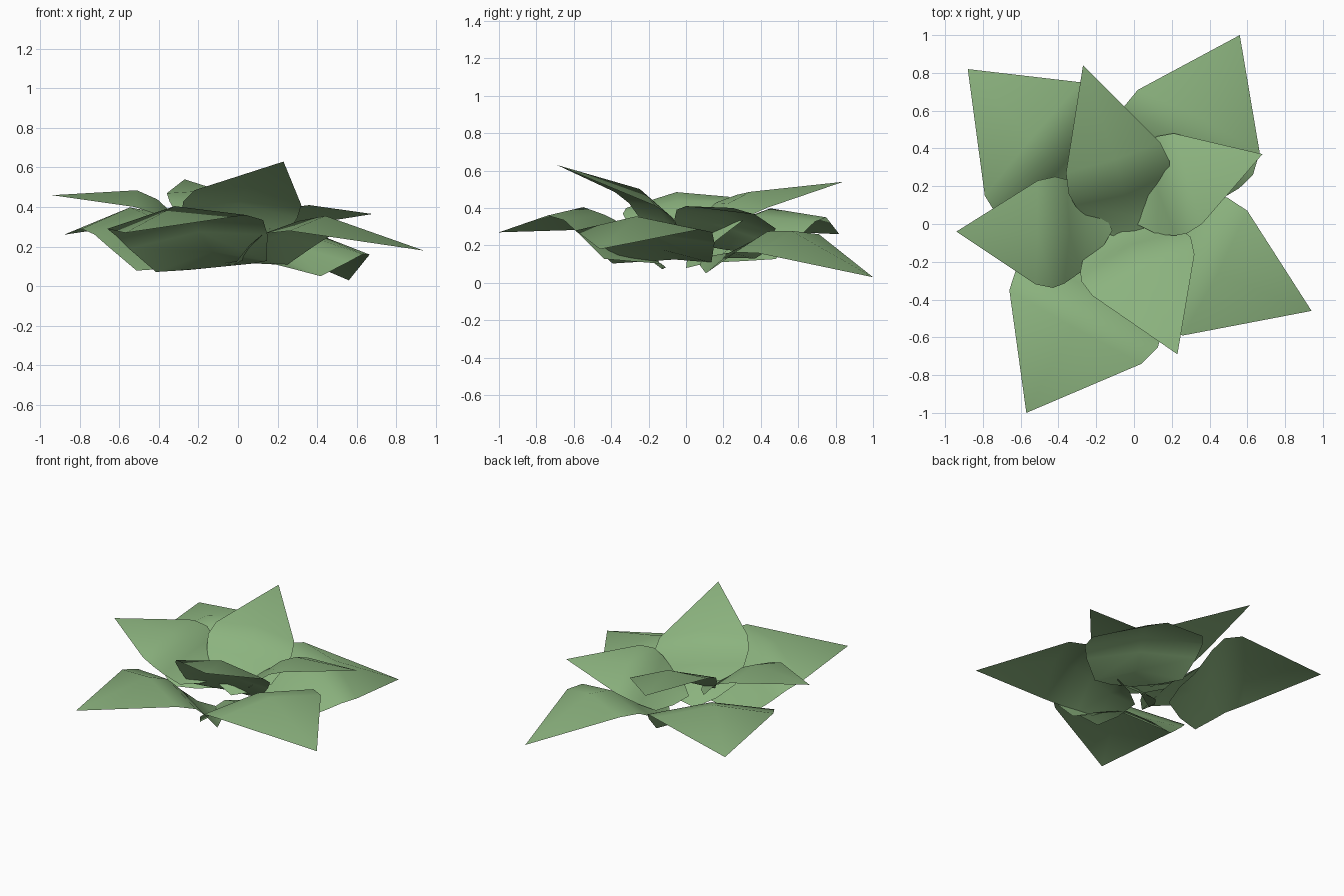
import bpy
from mathutils import Vector

if "Cube" in bpy.data.objects:
    bpy.data.objects.remove(bpy.data.objects["Cube"])

green = bpy.data.materials.new("leaf green")
green.diffuse_color = (0.26, 0.45, 0.21, 1)
green.use_nodes = True
green.node_tree.nodes["Principled BSDF"].inputs["Base Color"].default_value = green.diffuse_color

# One leaf in its own units: (across, along from the tip, height / half width)
# The outer half is a pointed tent, the inner half folds down and tapers to the centre.
MID = [(0, 0, 0), (0, 1.0, 0.2), (0, 1.25, 0.06), (0, 1.4, -0.18), (0, 1.6, -0.46), (0, 1.88, -0.68)]
SIDE = [(1, 1, 0), (1.07, 1.22, -0.1), (1.0, 1.36, -0.3), (0.8, 1.55, -0.64), (0.45, 1.74, -0.67)]

# Each leaf: tip, left shoulder, right shoulder
UPPER = [
    ((-.27, .84, .54), (-.36, .27, .47), (.14, .43, .40)),
    ((.23, -.69, .63), (-.22, -.38, .485), (.32, -.16, .41)),
    ((.68, .37, .365), (.21, .48, .29), (.36, 0, .41)),
    ((-.94, -.04, .46), (-.51, .23, .46), (-.52, -.32, .40)),
]
LOWER = [
    ((-.88, .82, .26), (-.79, .15, .29), (-.28, .75, .35)),
    ((.56, 1.0, .03), (.02, .71, .26), (.665, .38, .16)),
    ((.94, -.46, .18), (.26, -.59, .28), (.60, .07, .285)),
    ((-.57, -1.0, .27), (-.66, -.35, .29), (.04, -.74, .36)),
]


def leaf(name, pts, reach, drop):
    tip, left, right = [Vector(p) for p in pts]
    along = (left + right) / 2 - tip
    across = (right - left) / 2
    up = along.cross(across).normalized()
    if up.z < 0:
        up = -up
    half = across.length

    def place(p, s=1):
        a = 1.3 + (p[1] - 1.3) * reach if p[1] > 1.3 else p[1]
        h = p[2] * drop if p[2] < 0 else p[2]
        return tip + across * p[0] * s + along * a + up * h * half

    verts = [place(p) for p in MID]
    verts += [place(p) for p in SIDE] + [place(p, -1) for p in SIDE]
    m, n = len(MID), len(SIDE)
    faces = []
    for start, mirrored in ((m, False), (m + n, True)):
        rows = [(0, start, 1)]
        rows += [(i + 1, start + i, start + i + 1, i + 2) for i in range(n - 1)]
        faces += [r[::-1] if mirrored else r for r in rows]
    mesh = bpy.data.meshes.new(name)
    mesh.from_pydata(verts, [], faces)
    mesh.materials.append(green)
    for f in mesh.polygons:
        f.use_smooth = True
    mesh.update()
    if sum(f.normal.z for f in mesh.polygons) < 0:
        mesh.flip_normals()
    obj = bpy.data.objects.new(name, mesh)
    bpy.context.collection.objects.link(obj)


# Upper ring of small leaves, lower ring of large leaves
for ring, leaves, reach, drop in (("upper", UPPER, 1.15, 0.8), ("lower", LOWER, 1.0, 1.0)):
    for i, pts in enumerate(leaves):
        leaf(f"{ring}_leaf_{i + 1}", pts, reach, drop)
